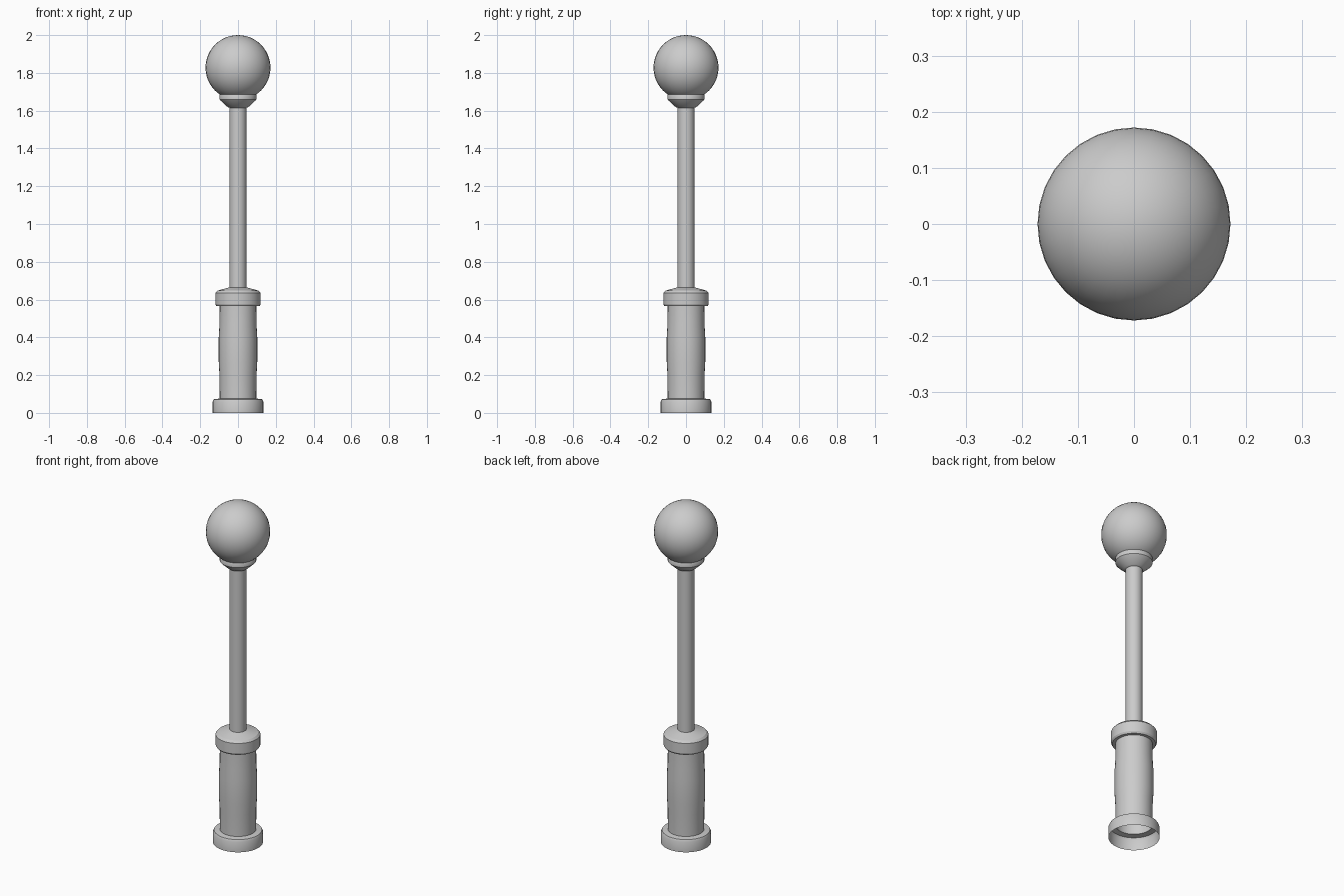
import bpy
import math

if "Cube" in bpy.data.objects:
    bpy.data.objects.remove(bpy.data.objects["Cube"], do_unlink=True)

SEGMENTS = 32

grey = bpy.data.materials.new("plain grey")
grey.use_nodes = True
colour = (0.6, 0.6, 0.6, 1)
grey.diffuse_color = colour
grey.node_tree.nodes["Principled BSDF"].inputs["Base Color"].default_value = colour


def finish(obj, name):
    obj.name = name
    obj.data.materials.append(grey)
    bpy.ops.object.select_all(action="DESELECT")
    obj.select_set(True)
    bpy.context.view_layer.objects.active = obj
    bpy.ops.object.shade_smooth_by_angle(angle=math.radians(30))


def lathe(name, profile):
    """Open shell turned around z from (radius, height) points, bottom to top."""
    verts, faces = [], []
    for r, z in profile:
        for i in range(SEGMENTS):
            a = math.tau * i / SEGMENTS
            verts.append((r * math.cos(a), r * math.sin(a), z))
    for k in range(len(profile) - 1):
        for i in range(SEGMENTS):
            j = (i + 1) % SEGMENTS
            low, high = k * SEGMENTS, (k + 1) * SEGMENTS
            faces.append((low + i, low + j, high + j, high + i))
    mesh = bpy.data.meshes.new(name)
    mesh.from_pydata(verts, [], faces)
    obj = bpy.data.objects.new(name, mesh)
    bpy.context.collection.objects.link(obj)
    finish(obj, name)


# Hollow foot, open underneath
lathe("base_ring", [(0.134, 0), (0.134, 0.06), (0.128, 0.072), (0.097, 0.076)])

# Slightly swollen lower column
lathe("lower_column", [(0.097, 0.076), (0.098, 0.2), (0.102, 0.27),
                       (0.102, 0.4), (0.098, 0.47), (0.097, 0.565)])

# Cap with chamfered edges and a sloping top
lathe("column_cap", [(0.097, 0.565), (0.114, 0.565), (0.12, 0.575), (0.12, 0.635),
                     (0.109, 0.647), (0.045, 0.665)])

# Thin pole
lathe("pole", [(0.045, 0.665), (0.045, 1.615)])

# Flared cup holding the globe
lathe("globe_collar", [(0.045, 1.615), (0.056, 1.62), (0.092, 1.653),
                       (0.098, 1.66), (0.098, 1.683), (0.094, 1.69)])

# Globe
bpy.ops.mesh.primitive_uv_sphere_add(segments=SEGMENTS, ring_count=24, radius=0.172,
                                     location=(0, 0, 1.828))
finish(bpy.context.object, "globe")
